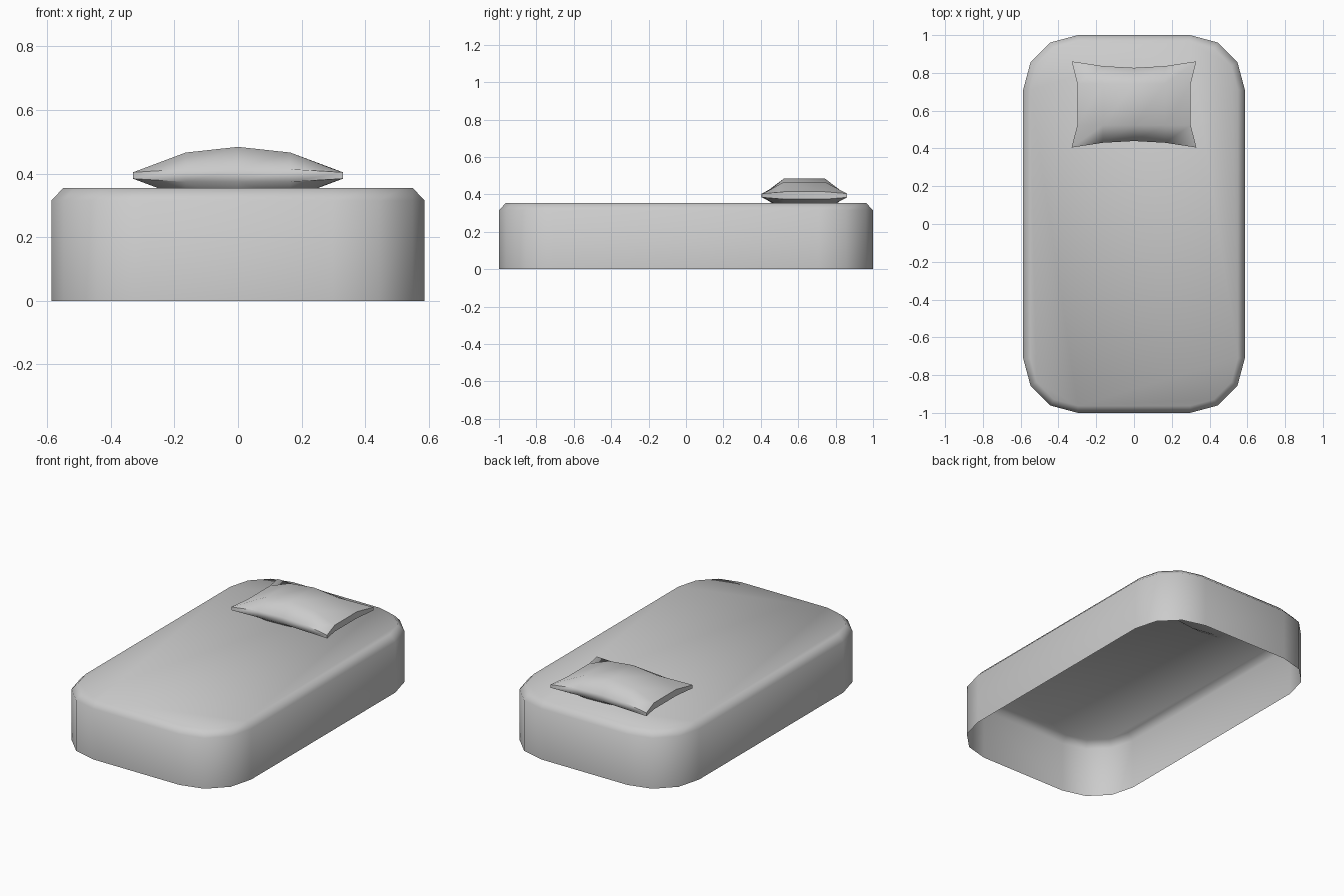
import bpy, bmesh, math

if "Cube" in bpy.data.objects:
    bpy.data.objects.remove(bpy.data.objects["Cube"])


def finish(bm, name, angle):
    bmesh.ops.recalc_face_normals(bm, faces=bm.faces[:])
    me = bpy.data.meshes.new(name)
    bm.to_mesh(me)
    bm.free()
    ob = bpy.data.objects.new(name, me)
    bpy.context.collection.objects.link(ob)
    bpy.ops.object.select_all(action='DESELECT')
    ob.select_set(True)
    bpy.context.view_layer.objects.active = ob
    bpy.ops.object.shade_smooth_by_angle(angle=math.radians(angle))
    return ob


def rounded_ring(bm, inset, z):
    # rounded rectangle with three segments per corner
    ring = []
    r = 0.29 - inset
    for q, (sx, sy) in enumerate([(1, 1), (-1, 1), (-1, -1), (1, -1)]):
        for i in range(4):
            a = math.radians(90 * q + 30 * i)
            ring.append(bm.verts.new((sx * 0.297 + r * math.cos(a),
                                      sy * 0.71 + r * math.sin(a), z)))
    return ring


# Mattress: open underneath, chamfered top rim
bm = bmesh.new()
rings = [rounded_ring(bm, 0, 0), rounded_ring(bm, 0, 0.315), rounded_ring(bm, 0.037, 0.354)]
for a, b in zip(rings, rings[1:]):
    for i in range(16):
        j = (i + 1) % 16
        bm.faces.new((a[i], a[j], b[j], b[i]))
bm.faces.new(rings[-1])
finish(bm, "mattress", 50)

# Pillow: two bulging sheets joined by a thin rim
XS = [-0.33, -0.165, 0, 0.165, 0.33]
YS = [-0.228, -0.11, 0.11, 0.228]
NX, NY = len(XS), len(YS)
bm = bmesh.new()


def sheet(sign):
    grid = {}
    for i, x in enumerate(XS):
        for j, y in enumerate(YS):
            ex, ey = i in (0, NX - 1), j in (0, NY - 1)
            px, py = x, y
            if ex and ey:
                h = 0.010
            elif ex:
                h, px = 0.020, x * 0.91
            elif ey:
                h, py = 0.020, y * (0.85 if x == 0 else 0.89)
            else:
                h = 0.09 if x == 0 else 0.072
            grid[i, j] = bm.verts.new((px, 0.633 + py, 0.394 + sign * h))
    for i in range(NX - 1):
        for j in range(NY - 1):
            bm.faces.new((grid[i, j], grid[i + 1, j], grid[i + 1, j + 1], grid[i, j + 1]))
    return grid


top, bottom = sheet(1), sheet(-1)
border = ([(i, 0) for i in range(NX - 1)] + [(NX - 1, j) for j in range(NY - 1)]
          + [(i, NY - 1) for i in range(NX - 1, 0, -1)] + [(0, j) for j in range(NY - 1, 0, -1)])
for a, b in zip(border, border[1:] + border[:1]):
    bm.faces.new((bottom[a], bottom[b], top[b], top[a]))
finish(bm, "pillow", 60)
